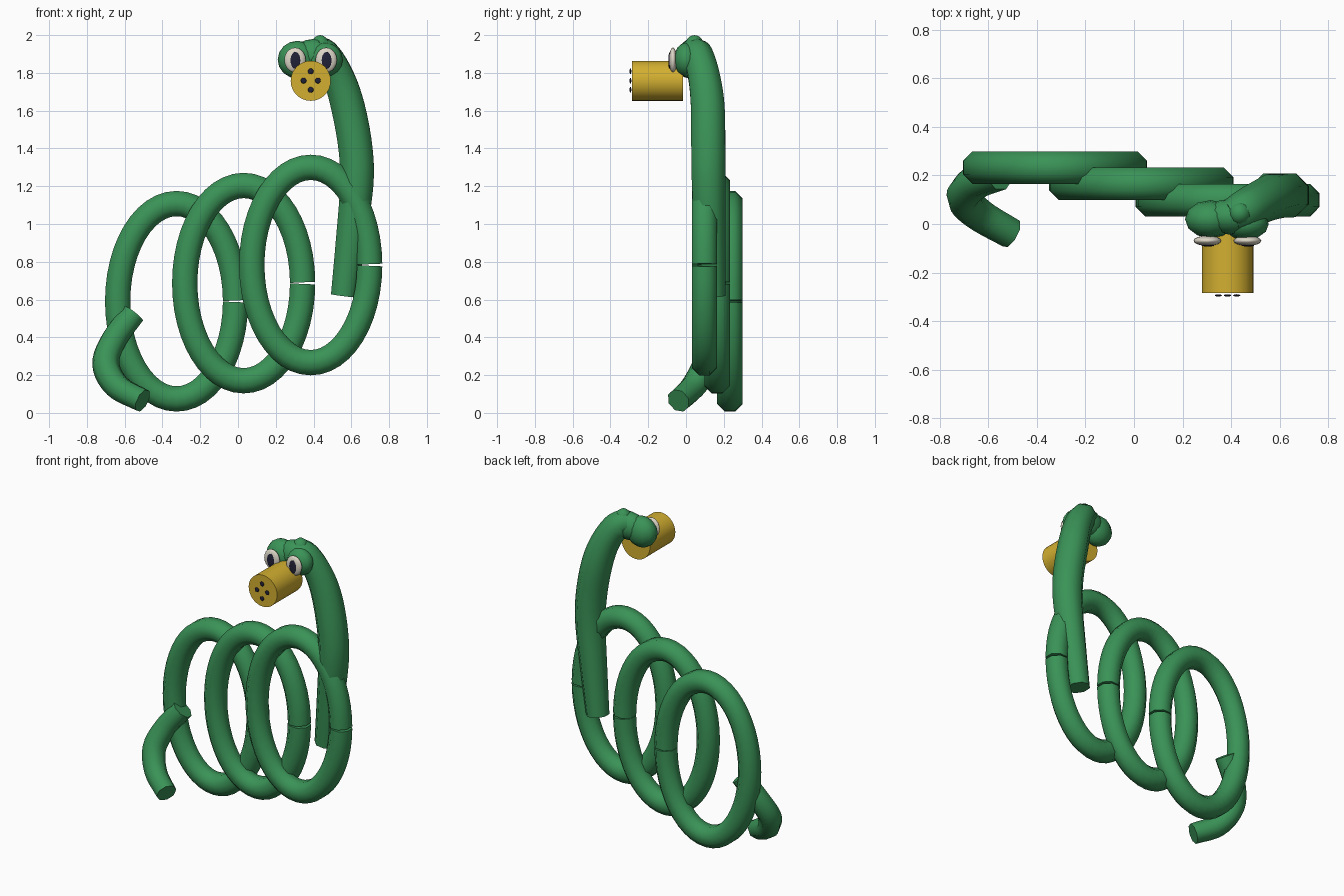
import bpy, bmesh, math
from mathutils import Vector, Matrix

if "Cube" in bpy.data.objects:
    bpy.data.objects.remove(bpy.data.objects["Cube"])


def material(name, rgb):
    m = bpy.data.materials.new(name)
    m.diffuse_color = (*rgb, 1)
    m.use_nodes = True
    m.node_tree.nodes["Principled BSDF"].inputs["Base Color"].default_value = m.diffuse_color
    return m


GREEN = material("green", (0.042, 0.29, 0.095))
GOLD = material("golden yellow", (0.65, 0.43, 0.03))
CREAM = material("cream", (0.72, 0.67, 0.57))
DARK = material("dark navy", (0.015, 0.015, 0.04))


def finish(name, bm, mat, angle=60):
    bmesh.ops.recalc_face_normals(bm, faces=bm.faces)
    me = bpy.data.meshes.new(name)
    bm.to_mesh(me)
    bm.free()
    me.materials.append(mat)
    ob = bpy.data.objects.new(name, me)
    bpy.context.collection.objects.link(ob)
    bpy.context.view_layer.objects.active = ob
    ob.select_set(True)
    bpy.ops.object.shade_smooth_by_angle(angle=math.radians(angle))
    ob.select_set(False)
    return ob


def tube(name, pts, radii, sides=8):
    """Capped tube swept along pts with a radius per point."""
    pts = [Vector(p) for p in pts]
    bm = bmesh.new()
    rings, normal = [], Vector((0, 1, 0))
    for i, p in enumerate(pts):
        t = (pts[min(i + 1, len(pts) - 1)] - pts[max(i - 1, 0)]).normalized()
        normal = (normal - t * normal.dot(t)).normalized()
        side = t.cross(normal)
        ring = []
        for k in range(sides):
            a = 2 * math.pi * (k + 0.5) / sides
            r = radii[i] / math.cos(math.pi / sides)
            ring.append(bm.verts.new(p + r * (math.cos(a) * normal + math.sin(a) * side)))
        rings.append(ring)
    for a, b in zip(rings, rings[1:]):
        for k in range(sides):
            j = (k + 1) % sides
            bm.faces.new((a[k], a[j], b[j], b[k]))
    bm.faces.new(rings[0])
    bm.faces.new(rings[-1])
    return finish(name, bm, GREEN)


def smooth_path(keys, steps=5):
    """Catmull-Rom through (x, y, z, radius) keys."""
    keys = [Vector(k) for k in keys]
    ext = [2 * keys[0] - keys[1]] + keys + [2 * keys[-1] - keys[-2]]
    out = []
    for i in range(1, len(ext) - 2):
        a, b, c, d = ext[i - 1:i + 3]
        for s in range(steps):
            t = s / steps
            out.append(0.5 * (2 * b + (c - a) * t + (2 * a - 5 * b + 4 * c - d) * t * t
                              + (3 * b - a - 3 * c + d) * t ** 3))
    out.append(keys[-1])
    return [p[:3] for p in out], [p[3] for p in out]


def ellipsoid(name, centre, radii, mat, u=16, v=10):
    bm = bmesh.new()
    bmesh.ops.create_uvsphere(bm, u_segments=u, v_segments=v, radius=1)
    bm.transform(Matrix.Translation(centre) @ Matrix.Diagonal((*radii, 1)))
    return finish(name, bm, mat)


# Three oval body coils, each stepping right, forward and up, with a thin seam
for n in range(3):
    cx, cy, cz = -0.325 + 0.355 * n, 0.232 - 0.067 * n, 0.591 + 0.096 * n
    gap, count = 0.008, 48
    angles = [gap + (2 * math.pi - 2 * gap) * i / count for i in range(count + 1)]
    tube(f"body_coil_{n + 1}",
         [(cx + 0.312 * math.cos(a), cy, cz + 0.517 * math.sin(a)) for a in angles],
         [0.067] * (count + 1))

# Curved tail
tube("tail", *smooth_path([(-0.555, 0.205, 0.525, 0.063), (-0.655, 0.17, 0.39, 0.066),
                           (-0.70, 0.11, 0.26, 0.067), (-0.64, 0.04, 0.14, 0.064),
                           (-0.505, -0.04, 0.065, 0.06)]))

# Neck bending over into the head
tube("neck", *smooth_path([(0.56, 0.14, 0.62, 0.068), (0.595, 0.13, 0.9, 0.078),
                           (0.628, 0.12, 1.2, 0.088), (0.622, 0.118, 1.4, 0.09),
                           (0.582, 0.115, 1.62, 0.089), (0.53, 0.095, 1.78, 0.083),
                           (0.46, 0.06, 1.895, 0.078), (0.40, 0.03, 1.915, 0.066)]))

# Head: crown and two brow lobes
ellipsoid("head_crown", (0.40, 0.03, 1.89), (0.11, 0.075, 0.09), GREEN, 12, 8)
ellipsoid("head_top_bump", (0.435, 0.045, 1.945), (0.05, 0.05, 0.055), GREEN, 10, 8)
ellipsoid("brow_lobe_left", (0.315, 0.02, 1.87), (0.105, 0.078, 0.10), GREEN, 12, 8)
ellipsoid("brow_lobe_right", (0.46, 0.0, 1.87), (0.095, 0.065, 0.09), GREEN, 12, 8)

# Eyes with thin pupils
for side, x in (("left", 0.302), ("right", 0.467)):
    ellipsoid(f"eye_{side}", (x, -0.069, 1.868), (0.057, 0.021, 0.066), CREAM)
    ellipsoid(f"pupil_{side}", (x + 0.002, -0.088, 1.866), (0.026, 0.0048, 0.045), DARK)

# Cylindrical snout
bm = bmesh.new()
bmesh.ops.create_cone(bm, cap_ends=True, segments=32, radius1=0.106, radius2=0.106, depth=0.27)
bm.transform(Matrix.Translation((0.385, -0.15, 1.758)) @ Matrix.Rotation(math.pi / 2, 4, 'X'))
finish("snout", bm, GOLD, 40)

# Four dots in front of the snout
for i in range(4):
    a = i * math.pi / 2
    ellipsoid(f"snout_dot_{i + 1}",
              (0.385 + 0.038 * math.cos(a), -0.294, 1.759 + 0.049 * math.sin(a)),
              (0.015, 0.0048, 0.015), DARK, 12, 8)
